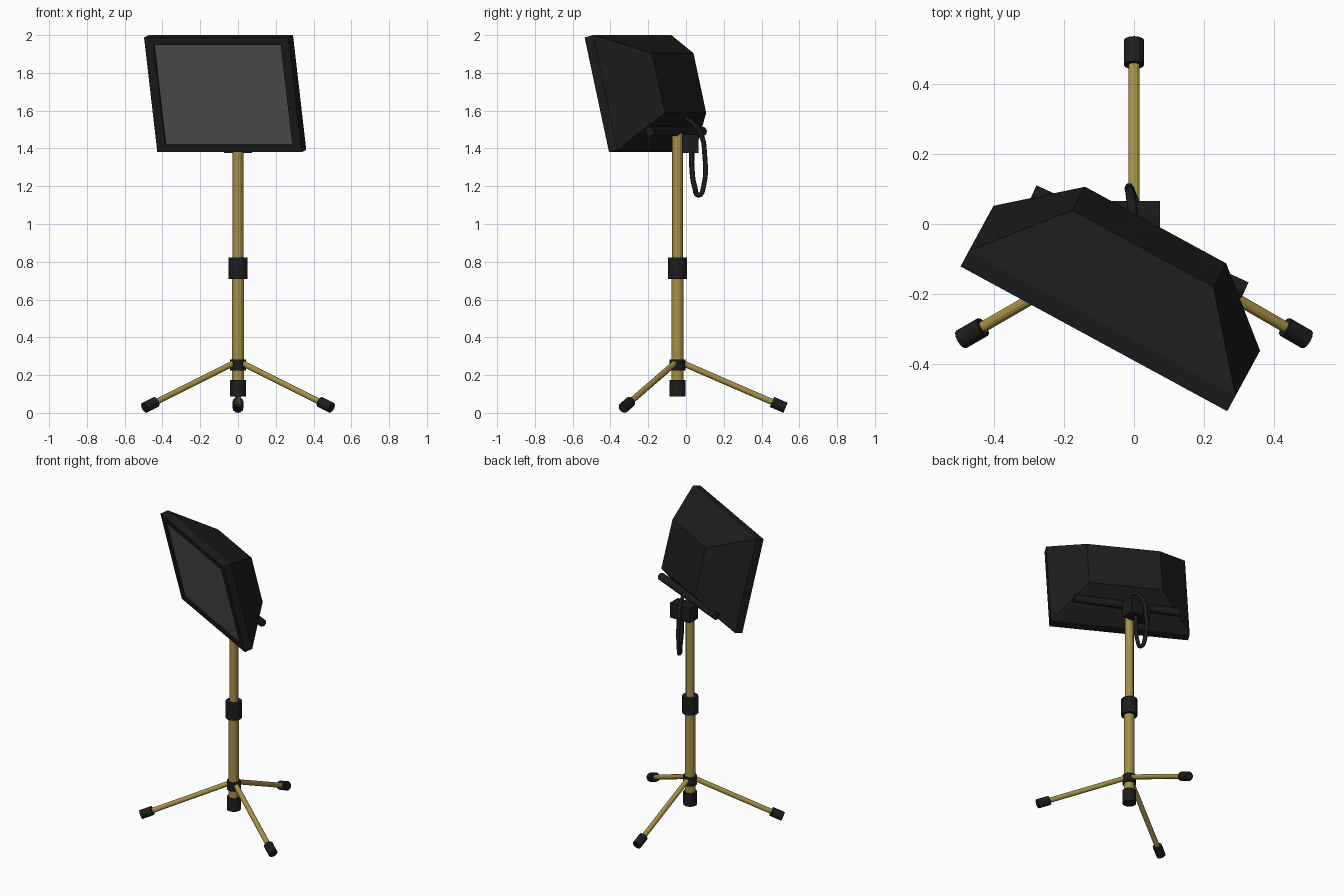
import bpy, bmesh, math
from mathutils import Vector, Matrix

if "Cube" in bpy.data.objects:
    bpy.data.objects.remove(bpy.data.objects["Cube"])


def material(name, r, g, b):
    m = bpy.data.materials.new(name)
    m.diffuse_color = (r, g, b, 1)
    m.use_nodes = True
    m.node_tree.nodes["Principled BSDF"].inputs["Base Color"].default_value = m.diffuse_color
    return m


BLACK = material("black", 0.012, 0.012, 0.012)
BRASS = material("brass", 0.38, 0.28, 0.06)
GLASS = material("dark_grey", 0.09, 0.09, 0.09)


def finish(name, bm, mat, matrix=Matrix()):
    bmesh.ops.recalc_face_normals(bm, faces=bm.faces)
    mesh = bpy.data.meshes.new(name)
    bm.to_mesh(mesh)
    bm.free()
    mesh.materials.append(mat)
    ob = bpy.data.objects.new(name, mesh)
    ob.matrix_world = matrix
    bpy.context.collection.objects.link(ob)
    return ob


def rod(name, a, b, r, mat, sides=12):
    """Capped cylinder between two points."""
    a, b = Vector(a), Vector(b)
    bm = bmesh.new()
    bmesh.ops.create_cone(bm, cap_ends=True, segments=sides, radius1=r,
                          radius2=r, depth=(b - a).length)
    rot = (b - a).to_track_quat('Z', 'Y').to_matrix().to_4x4()
    return finish(name, bm, mat, Matrix.Translation((a + b) / 2) @ rot)


def box(name, lo, hi, mat, matrix=Matrix()):
    lo, hi = Vector(lo), Vector(hi)
    bm = bmesh.new()
    bmesh.ops.create_cube(bm, size=1)
    bmesh.ops.scale(bm, vec=hi - lo, verts=bm.verts)
    bmesh.ops.translate(bm, vec=(lo + hi) / 2, verts=bm.verts)
    return finish(name, bm, mat, matrix)


# Stand: pole sections and collars
PY = -0.045


def pole(name, z0, z1, r, mat):
    rod(name, (0, PY, z0), (0, PY, z1), r, mat)


pole("lower_pole", 0.10, 0.75, 0.033, BRASS)
pole("upper_pole", 0.75, 1.48, 0.028, BRASS)
pole("base_cap", 0.088, 0.175, 0.043, BLACK)
pole("leg_hub", 0.225, 0.283, 0.043, BLACK)
pole("height_collar", 0.71, 0.823, 0.051, BLACK)

# Tripod legs with rubber feet
for i, deg in enumerate((90, 210, 330)):
    d = Vector((math.cos(math.radians(deg)), math.sin(math.radians(deg)), 0))
    top = Vector((0, PY, 0.262)) + d * 0.03
    tip = Vector((0, PY, 0.027)) + d * 0.572
    along = (tip - top).normalized()
    rod(f"leg_{i + 1}", top, tip - along * 0.03, 0.016, BRASS)
    rod(f"foot_{i + 1}", tip - along * 0.078, tip, 0.029, BLACK)

# Display housing, local axes: x across, y back, z up from the front bottom edge
HEAD = (Matrix.Translation((-0.045, -0.2, 1.38))
        @ Matrix.Rotation(math.radians(-28.5), 4, 'Z')
        @ Matrix.Rotation(math.radians(13.6), 4, 'X'))
bm = bmesh.new()
rings = []
# (depth, half width, bottom, top): recess, bezel lip, bezel rim, rear plateau
for y, hw, z0, z1 in ((0.012, 0.38, 0.042, 0.583), (0, 0.383, 0.04, 0.585),
                      (0, 0.435, 0, 0.625), (0.052, 0.435, 0, 0.625),
                      (0.267, 0.23, 0.15, 0.475)):
    rings.append([bm.verts.new(p) for p in
                  ((-hw, y, z0), (hw, y, z0), (hw, y, z1), (-hw, y, z1))])
for a, b in zip(rings, rings[1:]):
    for k in range(4):
        n = (k + 1) % 4
        bm.faces.new((a[k], a[n], b[n], b[k]))
bm.faces.new(rings[0])
bm.faces.new(rings[-1])
finish("display_housing", bm, BLACK, HEAD)
box("screen", (-0.381, 0.007, 0.041), (0.381, 0.014, 0.584), GLASS, HEAD)

# Mounting bar and bracket block
rod("mounting_bar", (-0.29, 0.088, 1.49), (0.318, -0.19, 1.49), 0.025, BLACK)
box("bracket_block", (-0.075, -0.02, 1.375), (0.075, 0.066, 1.475), BLACK)

# Hanging cable loop
path = ((0.0, -0.02, 1.57), (-0.005, 0.04, 1.53), (-0.01, 0.085, 1.46),
        (-0.012, 0.098, 1.38), (-0.01, 0.093, 1.2), (0.0, 0.068, 1.152),
        (0.01, 0.045, 1.2), (0.01, 0.031, 1.3), (0.01, 0.031, 1.4))
curve = bpy.data.curves.new("cable", 'CURVE')
curve.dimensions = '3D'
curve.bevel_depth = 0.014
curve.bevel_resolution = 1
curve.resolution_u = 4
sp = curve.splines.new('BEZIER')
sp.bezier_points.add(len(path) - 1)
for bp, p in zip(sp.bezier_points, path):
    bp.co = p
    bp.handle_left_type = bp.handle_right_type = 'AUTO'
curve.use_fill_caps = True
curve.materials.append(BLACK)
bpy.context.collection.objects.link(bpy.data.objects.new("cable", curve))
